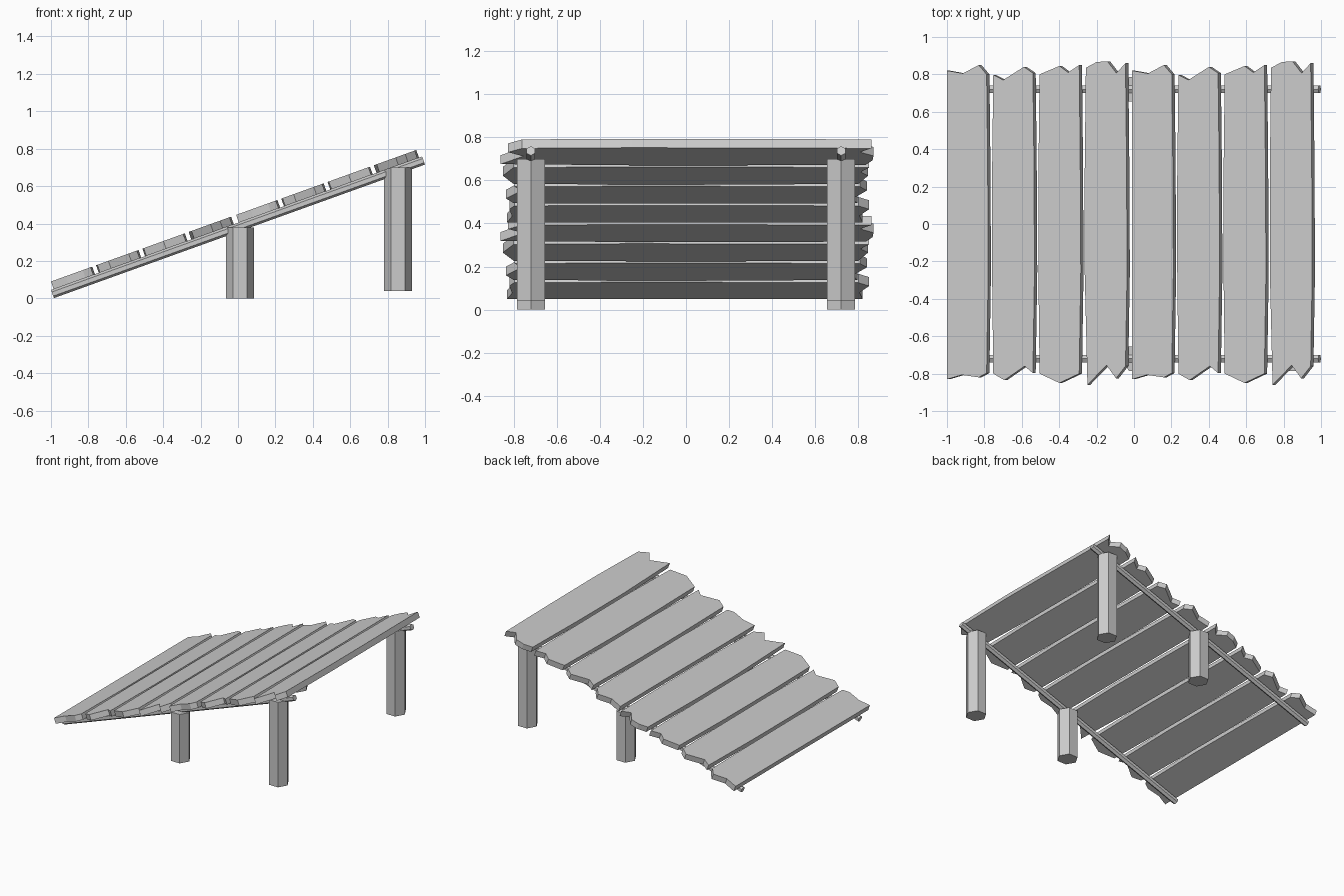
import bpy
import bmesh
import math
from mathutils import Matrix, Vector

cube = bpy.data.objects.get("Cube")
if cube:
    bpy.data.objects.remove(cube, do_unlink=True)

SLOPE = math.atan(0.36)
COS = math.cos(SLOPE)
PITCH = 0.2475
WIDTH = 0.212
THICK = 0.044

grey = bpy.data.materials.new("weathered_grey")
grey.use_nodes = True
colour = (0.6, 0.6, 0.6, 1)
grey.diffuse_color = colour
grey.node_tree.nodes["Principled BSDF"].inputs["Base Color"].default_value = colour


def add_object(name, bm):
    bmesh.ops.recalc_face_normals(bm, faces=bm.faces)
    mesh = bpy.data.meshes.new(name)
    bm.to_mesh(mesh)
    bm.free()
    mesh.materials.append(grey)
    obj = bpy.data.objects.new(name, mesh)
    bpy.context.collection.objects.link(obj)
    return obj


def prism(name, start, end, radius, sides, turn):
    """Straight post or pole between two points."""
    bm = bmesh.new()
    axis = Vector(end) - Vector(start)
    bmesh.ops.create_cone(bm, cap_ends=True, segments=sides, radius1=radius,
                          radius2=radius, depth=axis.length,
                          matrix=Matrix.Rotation(turn, 4, 'Z'))
    obj = add_object(name, bm)
    obj.rotation_euler = axis.to_track_quat('Z', 'Y').to_euler()
    obj.location = (Vector(start) + Vector(end)) / 2
    return obj


# Splintered plank outlines: (fraction of width, y) for back and front ends
ENDS = [
    ([(0, .82), (.4, .805), (.8, .85), (1, .80)],
     [(0, -.83), (.37, -.807), (.8, -.82), (1, -.797)]),
    ([(0, .797), (.25, .77), (.77, .84), (1, .807)],
     [(0, -.80), (.28, -.835), (.79, -.76), (1, -.797)]),
    ([(0, .80), (.5, .845), (.72, .81), (1, .85)],
     [(0, -.80), (.5, -.85), (1, -.80)]),
    ([(0, .835), (.27, .866), (.54, .87), (.77, .807), (1, .86)],
     [(.04, -.86), (.52, -.755), (.76, -.825), (1, -.76)]),
]


def plank(index):
    back, front = ENDS[index % len(ENDS)]
    bulge = 0 if index % len(ENDS) == 0 else -0.03
    outline = (back + [(1.025, .35), (1.04, -.25)] + front[::-1]
               + [(bulge, -.25), (bulge, .25)])
    bm = bmesh.new()
    verts = [bm.verts.new((u * WIDTH / COS, y, 0)) for u, y in outline]
    face = bm.faces.new(verts)
    made = bmesh.ops.extrude_face_region(bm, geom=[face])["geom"]
    bmesh.ops.translate(bm, vec=(0, 0, -THICK),
                        verts=[g for g in made if isinstance(g, bmesh.types.BMVert)])
    obj = add_object(f"plank_{index + 1}", bm)
    x = -1 + index * PITCH
    obj.rotation_euler = (0, -SLOPE, 0)
    obj.location = (x, 0, 0.09 + 0.36 * (x + 1))


for i in range(8):
    plank(i)

# Rails and hexagonal legs on both sides
for side, y in (("front", -0.72), ("back", 0.72)):
    prism(f"{side}_rail", (-0.992, y, 0.023), (0.992, y, 0.737), 0.023, 6, 0)
    prism(f"{side}_short_leg", (0.01, y, 0), (0.01, y, 0.38), 0.075, 6, math.pi / 2)
    prism(f"{side}_tall_leg", (0.855, y, 0.04), (0.855, y, 0.70), 0.075, 6, math.pi / 2)
